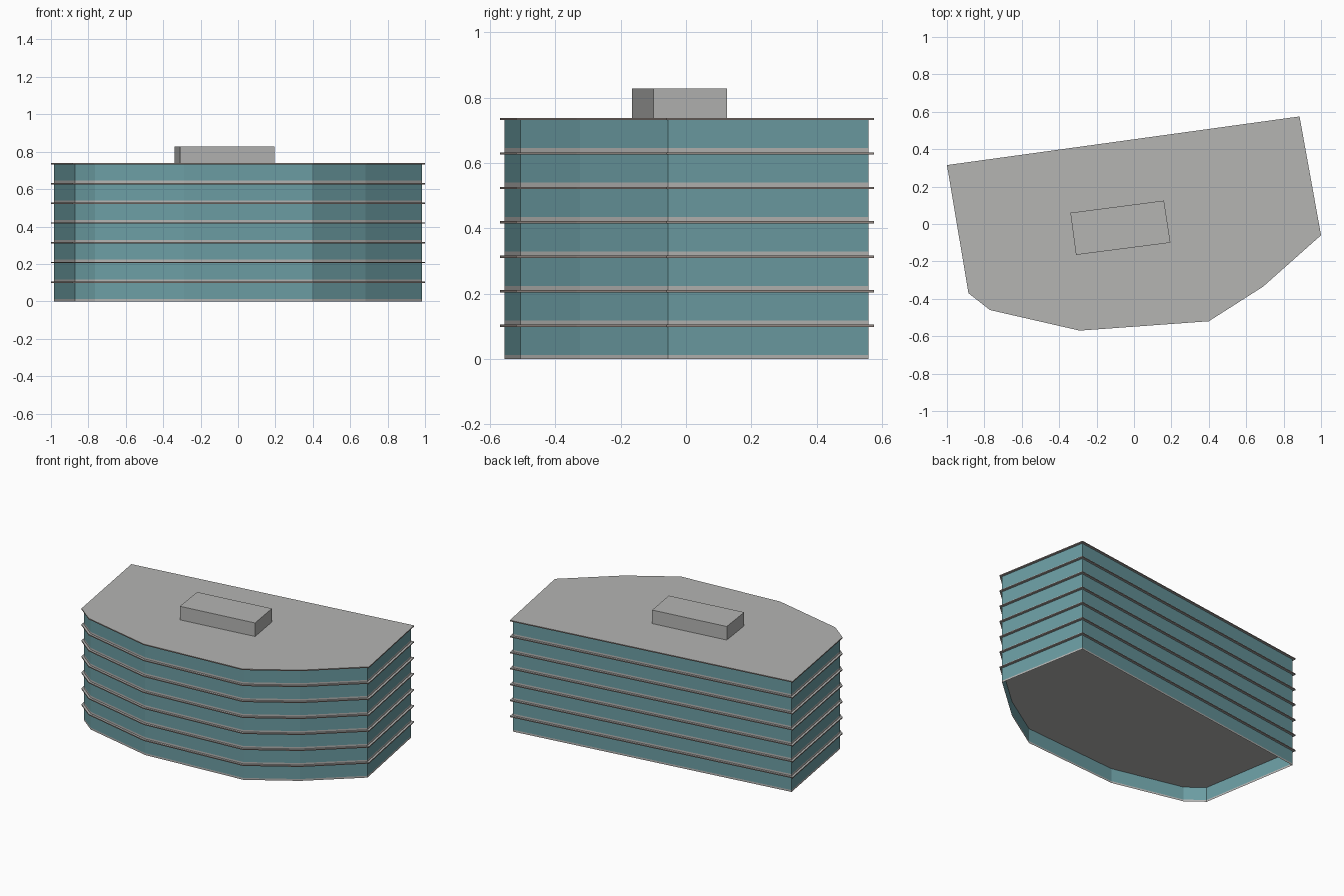
import bpy, bmesh
from mathutils import Vector

cube = bpy.data.objects.get("Cube")
if cube:
    bpy.data.objects.remove(cube, do_unlink=True)


def material(name, rgb):
    m = bpy.data.materials.new(name)
    m.use_nodes = True
    m.diffuse_color = (*rgb, 1)
    m.node_tree.nodes["Principled BSDF"].inputs["Base Color"].default_value = (*rgb, 1)
    return m


GREY = material("concrete grey", (0.46, 0.46, 0.45))
TEAL = material("teal glass", (0.15, 0.34, 0.37))
EDGE = material("slab edge taupe", (0.32, 0.27, 0.245))

# Plan outline of the slabs and of the roof box, counter-clockwise
PLAN = [(-1, .315), (-.885, -.37), (-.77, -.46), (-.29, -.57),
        (.4, -.52), (.69, -.335), (1, -.06), (.885, .575)]
BOX = [(-.34, .06), (-.31, -.165), (.195, -.1), (.16, .125)]
STOREYS, RISE, SLAB, BAND = 7, .1055, .007, .0125


def inset(points, d):
    """Move every side of a convex outline inwards by d."""
    pts = [Vector(p) for p in points]
    out = []
    for i, p in enumerate(pts):
        a = (p - pts[i - 1]).normalized()
        b = (pts[(i + 1) % len(pts)] - p).normalized()
        na, nb = Vector((-a.y, a.x)), Vector((-b.y, b.x))
        out.append(p + (na + nb) * d / (1 + na.dot(nb)))
    return out


def prism(name, points, levels, mats, capped=True):
    """Upright prism; mats[0] is for the caps, mats[i] for the i-th ring of sides."""
    bm = bmesh.new()
    rings = [[bm.verts.new((p[0], p[1], z)) for p in points] for z in levels]
    n = len(points)
    for k in range(len(levels) - 1):
        for i in range(n):
            j = (i + 1) % n
            f = bm.faces.new((rings[k][i], rings[k][j], rings[k + 1][j], rings[k + 1][i]))
            f.material_index = k + 1
    if capped:
        bm.faces.new(rings[0][::-1])
        bm.faces.new(rings[-1])
    mesh = bpy.data.meshes.new(name)
    bm.to_mesh(mesh)
    bm.free()
    for m in mats:
        mesh.materials.append(m)
    ob = bpy.data.objects.new(name, mesh)
    bpy.context.collection.objects.link(ob)
    return ob


# Glass storeys with a concrete band at the foot, each covered by a projecting slab
walls = inset(PLAN, .014)
for s in range(STOREYS):
    base, top = s * RISE, (s + 1) * RISE
    prism(f"storey_wall_{s + 1}", walls, (base, base + BAND, top - SLAB / 2),
          (GREY, GREY, TEAL), capped=False)
    name = "roof_slab" if s == STOREYS - 1 else f"floor_slab_{s + 1}"
    prism(name, PLAN, (top - SLAB, top), (GREY, EDGE))

# Plant room on the roof
prism("roof_box", BOX, (STOREYS * RISE, .828), (GREY, GREY))
